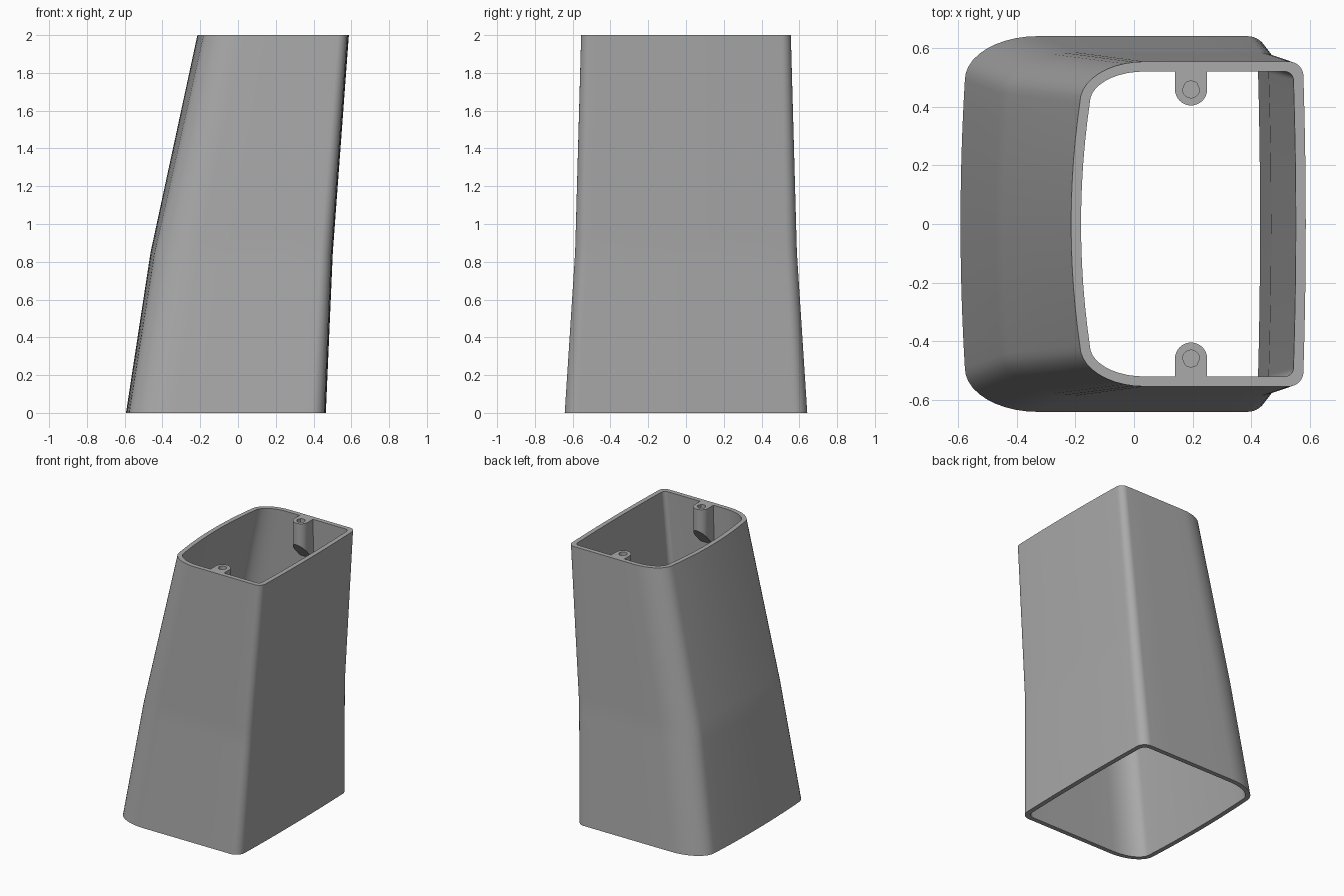
import bpy, bmesh
from math import sin, cos, pi, hypot

if "Cube" in bpy.data.objects:
    bpy.data.objects.remove(bpy.data.objects["Cube"], do_unlink=True)

GREY = (0.4, 0.4, 0.4, 1)
mat = bpy.data.materials.new("mid grey")
mat.use_nodes = True
mat.diffuse_color = GREY
mat.node_tree.nodes["Principled BSDF"].inputs["Base Color"].default_value = GREY

WALL = 0.034
# height: left x, right x, half depth, left corner width, left corner depth,
# right corner radius, left bulge
SECTIONS = {
    0.0: (-0.593, 0.465, 0.642, 0.25, 0.15, 0.07, 0.015),
    0.85: (-0.463, 0.502, 0.587, 0.24, 0.145, 0.06, 0.02),
    2.0: (-0.215, 0.587, 0.555, 0.22, 0.14, 0.05, 0.03),
}


def section(z):
    """Blend the section sizes at height z."""
    keys = sorted(SECTIONS)
    lo, hi = (keys[0], keys[1]) if z <= keys[1] else (keys[1], keys[2])
    t = (z - lo) / (hi - lo)
    return [a + (b - a) * t for a, b in zip(SECTIONS[lo], SECTIONS[hi])]


def outline(z, inset=0.0):
    """Closed loop: bowed left side, wide left corners, tight right corners."""
    x0, x1, hy, rx, ry, r, bulge = section(z)
    x0, x1, hy = x0 + inset, x1 - inset, hy - inset
    rx, ry, r = rx - inset, ry - inset, r - inset * 0.6
    side, steps = hy - ry, 10
    half = [(x0 + bulge * (i / 6) ** 2, side * i / 6) for i in range(6)]
    xc = x0 + bulge + rx
    for i in range(steps + 1):
        a = pi / 2 * i / steps
        half.append((xc - rx * cos(a), side + ry * sin(a)))
    xr = x1 - 0.008
    half += [(xc + (xr - r - xc) * i / 4, hy) for i in range(1, 4)]
    for i in range(steps + 1):
        a = pi / 2 * i / steps
        half.append((xr - r + r * sin(a), hy - r + r * cos(a)))
    half += [(x1 - 0.008 * (i / 4) ** 2, (hy - r) * i / 4) for i in (3, 2, 1, 0)]
    mirrored = [(x, -y) for x, y in half[-2:0:-1]]
    return [(x, y, z) for x, y in half + mirrored]


def loft(name, rings, cyclic=False):
    """Skin a list of equal loops, capping the ends unless cyclic."""
    bm = bmesh.new()
    loops = [[bm.verts.new(p) for p in ring] for ring in rings]
    n = len(loops[0])
    pairs = list(zip(loops, loops[1:]))
    if cyclic:
        pairs.append((loops[-1], loops[0]))
    else:
        bm.faces.new(loops[0])
        bm.faces.new(loops[-1])
    for a, b in pairs:
        for i in range(n):
            j = (i + 1) % n
            bm.faces.new((a[i], a[j], b[j], b[i]))
    bmesh.ops.recalc_face_normals(bm, faces=bm.faces[:])
    mesh = bpy.data.meshes.new(name)
    bm.to_mesh(mesh)
    bm.free()
    mesh.materials.append(mat)
    ob = bpy.data.objects.new(name, mesh)
    bpy.context.collection.objects.link(ob)
    bpy.ops.object.select_all(action="DESELECT")
    ob.select_set(True)
    bpy.context.view_layer.objects.active = ob
    bpy.ops.object.shade_smooth_by_angle(angle=pi / 6)
    return ob


# Hollow leaning sleeve, open at both ends
levels = [0, 0.4, 0.78, 0.85, 0.92, 1.4, 2]
loft("sleeve",
     [outline(z) for z in levels] + [outline(z, WALL) for z in reversed(levels)],
     cyclic=True)


# Screw lugs inside the top rim, with a sloped underside and a blind hole
def screw_lug(name, side):
    cx, cy, r, hole = 0.195, 0.46, 0.055, 0.029
    back = 0.522
    pts = [(r * cos(a), -r * sin(a)) for a in (pi * i / 16 for i in range(17))]
    pts += [(x, back - cy) for x in (-r, -r / 2, 0, r / 2, r)]

    def ring(points, z):
        return [(cx + x, side * (cy + y), z) for x, y in points]

    bottom = []
    for x, y in pts:
        t = (y + r) / (back - cy + r)
        extra = 0.01 if t > 0.99 else 0
        bottom.append((cx + x, side * (cy + y + extra), 1.84 - 0.14 * t))
    round_hole = [(x * hole / hypot(x, y), y * hole / hypot(x, y)) for x, y in pts]
    loft(name, [bottom, ring(pts, 2), ring(round_hole, 2), ring(round_hole, 1.88)])


screw_lug("front_screw_lug", -1)
screw_lug("back_screw_lug", 1)
